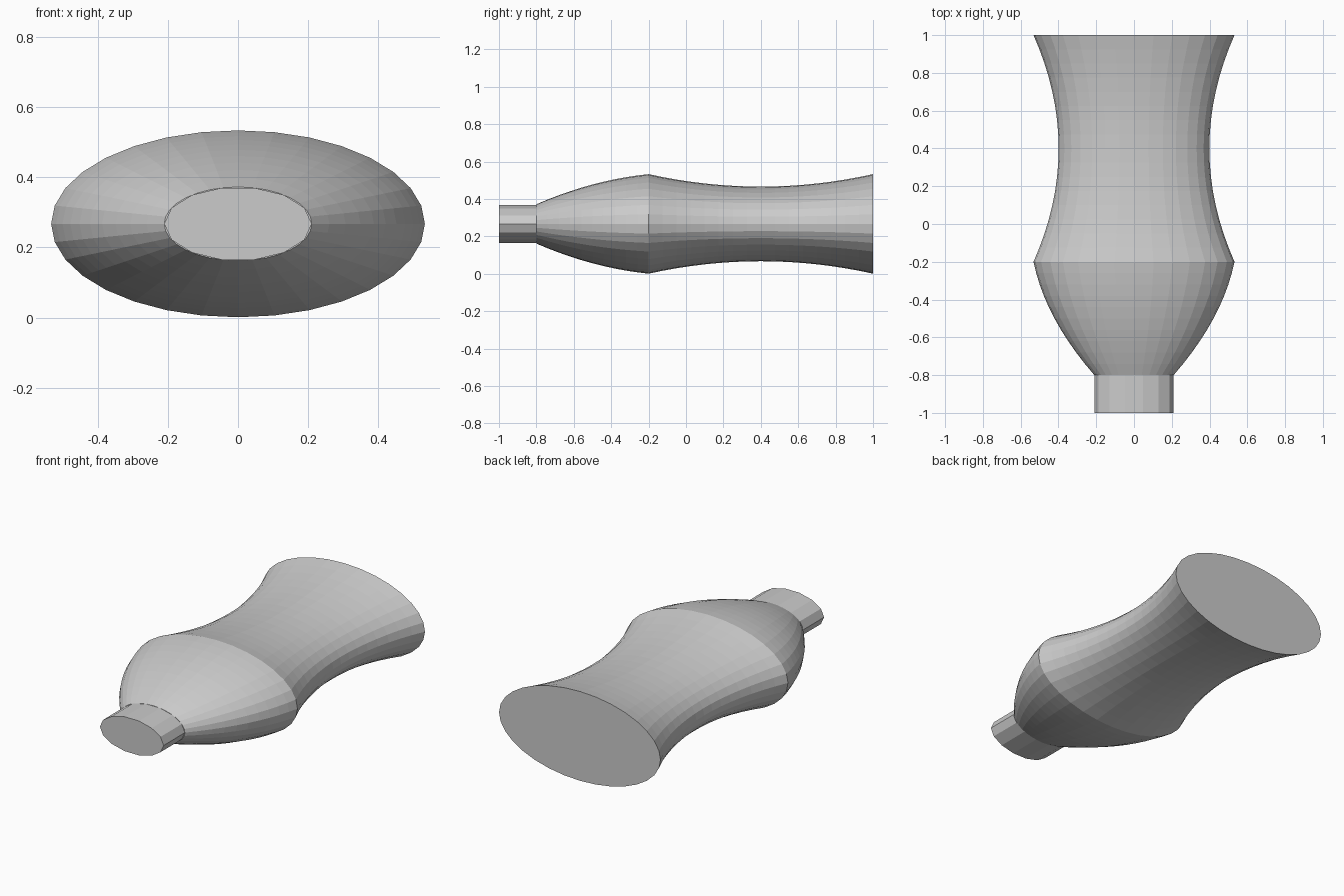
import bpy, bmesh
from math import cos, sin, pi

if "Cube" in bpy.data.objects:
    bpy.data.objects.remove(bpy.data.objects["Cube"])

CENTRE_Z = 0.267


def loft(name, profile, sides):
    """Flat-shaded elliptical tube along y from (y, half width) pairs; height is half the width."""
    bm = bmesh.new()
    rings = [[bm.verts.new((r * cos(2 * pi * i / sides), y,
                            CENTRE_Z + 0.5 * r * sin(2 * pi * i / sides)))
              for i in range(sides)] for y, r in profile]
    for a, b in zip(rings, rings[1:]):
        for i in range(sides):
            j = (i + 1) % sides
            bm.faces.new((a[i], a[j], b[j], b[i]))
    bm.faces.new(rings[0])
    bm.faces.new(rings[-1])
    bmesh.ops.recalc_face_normals(bm, faces=bm.faces)
    mesh = bpy.data.meshes.new(name)
    bm.to_mesh(mesh)
    bm.free()
    obj = bpy.data.objects.new(name, mesh)
    bpy.context.collection.objects.link(obj)
    return obj


# Narrow neck at the front
loft("neck", [(-1.0, 0.21), (-0.8, 0.21)], 14)

# Bulging shoulder, from the neck to the widest ring
shoulder = []
for k in range(10):
    t = k / 10
    shoulder.append((-0.8 + 0.6 * t, 0.21 + 0.322 * t + 0.2 * t * (1 - t)))

# Waisted body, from the widest ring to the flat base
waist = []
for k in range(17):
    t = k / 16
    waist.append((-0.2 + 1.2 * t, 0.399 + 0.133 * (2 * t - 1) ** 2))

loft("body", shoulder + waist, 32)
